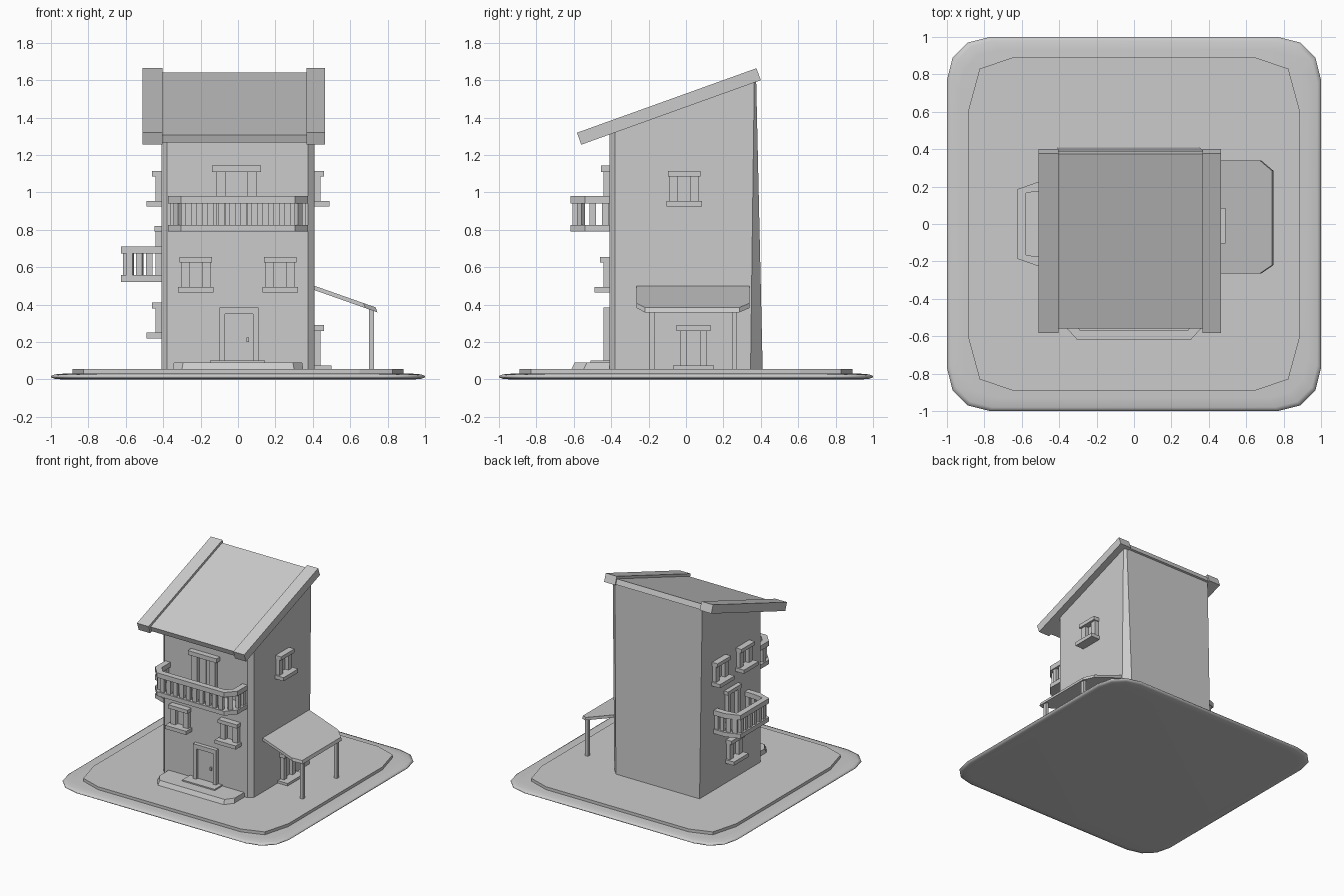
import bpy, bmesh
from math import radians, hypot, atan2
from mathutils import Matrix, Vector

if "Cube" in bpy.data.objects:
    bpy.data.objects.remove(bpy.data.objects["Cube"])

WALL = 0.41
FRONT, LEFT, RIGHT = 0, -90, 90   # local frame: x along wall, -y outwards


def loft(name, rings, turn=0):
    """Solid through a stack of equal-length point rings."""
    bm = bmesh.new()
    rot = Matrix.Rotation(radians(turn), 3, 'Z')
    vs = [[bm.verts.new(rot @ Vector(p)) for p in r] for r in rings]
    n = len(vs[0])
    bm.faces.new(vs[0])
    bm.faces.new(vs[-1])
    for a, b in zip(vs, vs[1:]):
        for i in range(n):
            j = (i + 1) % n
            bm.faces.new((a[i], a[j], b[j], b[i]))
    bmesh.ops.recalc_face_normals(bm, faces=bm.faces)
    me = bpy.data.meshes.new(name)
    bm.to_mesh(me)
    bm.free()
    ob = bpy.data.objects.new(name, me)
    bpy.context.collection.objects.link(ob)
    return ob


def prism(name, pts, z0, z1, turn=0):
    return loft(name, [[(x, y, z) for x, y in pts] for z in (z0, z1)], turn)


def box(name, x0, x1, out0, out1, z0, z1, turn=0):
    """Box on a wall; out0/out1 are distances from the house centre."""
    pts = [(x0, -out1), (x1, -out1), (x1, -out0), (x0, -out0)]
    return prism(name, pts, z0, z1, turn)


def corners(pts):
    """Mirror a first-quadrant corner into all four corners, counter-clockwise."""
    rev = pts[::-1]
    return (pts + [(-x, y) for x, y in rev] + [(-x, -y) for x, y in pts]
            + [(x, -y) for x, y in rev])


# ground slabs
rim = corners([(1, .77), (.97, .89), (.89, .97), (.77, 1)])
base = loft("base", [[(x * s, y * s, z) for x, y in rim] for s, z in
                     ((.94, 0), (.98, .003), (1, .012), (1, .019), (.98, .027), (.93, .031))])
for p in base.data.polygons:
    p.use_smooth = True
prism("yard", corners([(.885, .61), (.825, .83), (.65, .89)]), .025, .055)

# house body with chamfered corners, leaning back wall and sloping top
foot = [(-.38, -.41), (.375, -.41), (.41, -.38), (.41, .345), (.35, .41), (-.41, .41), (-.41, -.38)]
head = foot[:3] + [(.41, .365), (.385, .375), (-.41, .375)] + foot[6:]
loft("house_walls", [[(x, y, .05) for x, y in foot],
                     [(x, y, 1.27 + .359 * (y + .56)) for x, y in head]])


# shed roof: slab profile given along and across the slope
def roof(name, x0, x1, l0, l1, n0, n1):
    prof = [(-.56 + .941 * l - .338 * n, 1.255 + .338 * l + .941 * n)
            for l, n in ((l0, n0), (l1, n0), (l1, n1), (l0, n1))]
    loft(name, [[(x, y, z) for y, z in prof] for x in (x0, x1)])


roof("roof_panel", -.42, .38, .02, 1.01, .004, .048)
roof("roof_edge_left", -.51, -.405, 0, 1.02, 0, .068)
roof("roof_edge_right", .365, .465, 0, 1.02, 0, .068)


# windows and door frames
def opening(name, cx, turn, z0, z1, jamb_in, jamb_out, lintel, lintel_out=.46, t=.03):
    for s in (-1, 1):
        a, b = sorted((cx + s * jamb_in, cx + s * jamb_out))
        box(name + "_jamb", a, b, .40, .442, z0, z1, turn)
    box(name + "_lintel", cx - lintel, cx + lintel, .40, lintel_out, z1, z1 + t, turn)


def window(name, cx, turn, z):
    opening(name, cx, turn, z + .03, z + .16, .035, .08, .087)
    box(name + "_sill", cx - .095, cx + .095, .40, .488, z, z + .03, turn)


for s in (-1, 1):
    window("front_window", s * .225, FRONT, .465)
window("right_window", -.01, RIGHT, .925)
window("left_low_window", .02, LEFT, .22)
for y in (.16, -.15):
    window("left_high_window", -y, LEFT, .925)

# front door
opening("front_door", .005, FRONT, .09, .35, .075, .105, .105, .442, .035)
box("front_door_leaf", -.07, .08, .40, .42, .09, .35)
box("door_knob", .045, .06, .41, .435, .2, .225)
step = [(-.35, -.40), (-.35, -.55), (-.30, -.615), (.30, -.615), (.35, -.55), (.35, -.40)]
loft("front_step", [[(x, y, .05) for x, y in step],
                    [(x * .98, y + (.02 if y < -.5 else 0), .09) for x, y in step]])
box("door_step", -.15, .145, .40, .51, .085, .1)

# balcony doors and porch door
opening("front_balcony_door", -.008, FRONT, .80, 1.11, .055, .11, .13, .455, .035)
box("front_balcony_door_bar", -.015, 0, .40, .418, .80, 1.11)
opening("left_balcony_door", 0, LEFT, .54, .79, .045, .08, .09, .446)
opening("porch_door", .04, RIGHT, .07, .26, .036, .072, .09)
box("porch_door_leaf", .006, .074, .40, .418, .07, .26, RIGHT)
box("porch_step", -.07, .15, .40, .5, .05, .075, RIGHT)


# balconies: floor, baluster posts and U-shaped handrail
def balcony(name, turn, half, shoulder, half_in, depth, z, counts):
    def outline(t):
        w, sh, wi, d = half - t, shoulder - .4 * t, half_in - .4 * t, depth - t
        return [(-w, -.40), (-w, -sh), (-wi, -d), (wi, -d), (w, -sh), (w, -.40)]
    out = outline(0)
    prism(name + "_floor", out, z, z + .035, turn)
    prism(name + "_rail", out + outline(.048)[::-1], z + .15, z + .19, turn)
    mid = outline(.024)
    for (a, b), n in zip(zip(mid, mid[1:]), counts):
        dx, dy = b[0] - a[0], b[1] - a[1]
        ln = hypot(dx, dy)
        ux, uy = dx / ln, dy / ln
        for i in range(n):
            f = (i + .5) / n
            cx, cy = a[0] + dx * f, a[1] + dy * f
            pts = [(cx + ux * p - uy * q, cy + uy * p + ux * q)
                   for p, q in ((-.017, -.013), (.017, -.013), (.017, .013), (-.017, .013))]
            prism(name + "_post", pts, z + .03, z + .155, turn)


balcony("front_balcony", FRONT, .375, .54, .305, .618, .79, (2, 1, 10, 1, 2))
balcony("left_balcony", LEFT, .226, .51, .185, .626, .522, (2, 2, 6, 2, 2))

# side porch: sloping canopy on two posts
canopy = [(.40, -.265), (.68, -.265), (.745, -.22), (.745, .285), (.68, .34), (.40, .34)]
loft("porch_roof", [[(x - dx, y, .503 + dz - .353 * (x - .41)) for x, y in canopy]
                    for dx, dz in ((0, -.026), (.008, 0))])
for y in (-.18, .26):
    box("porch_post", y - .014, y + .014, .70, .727, .05, .385, RIGHT)
